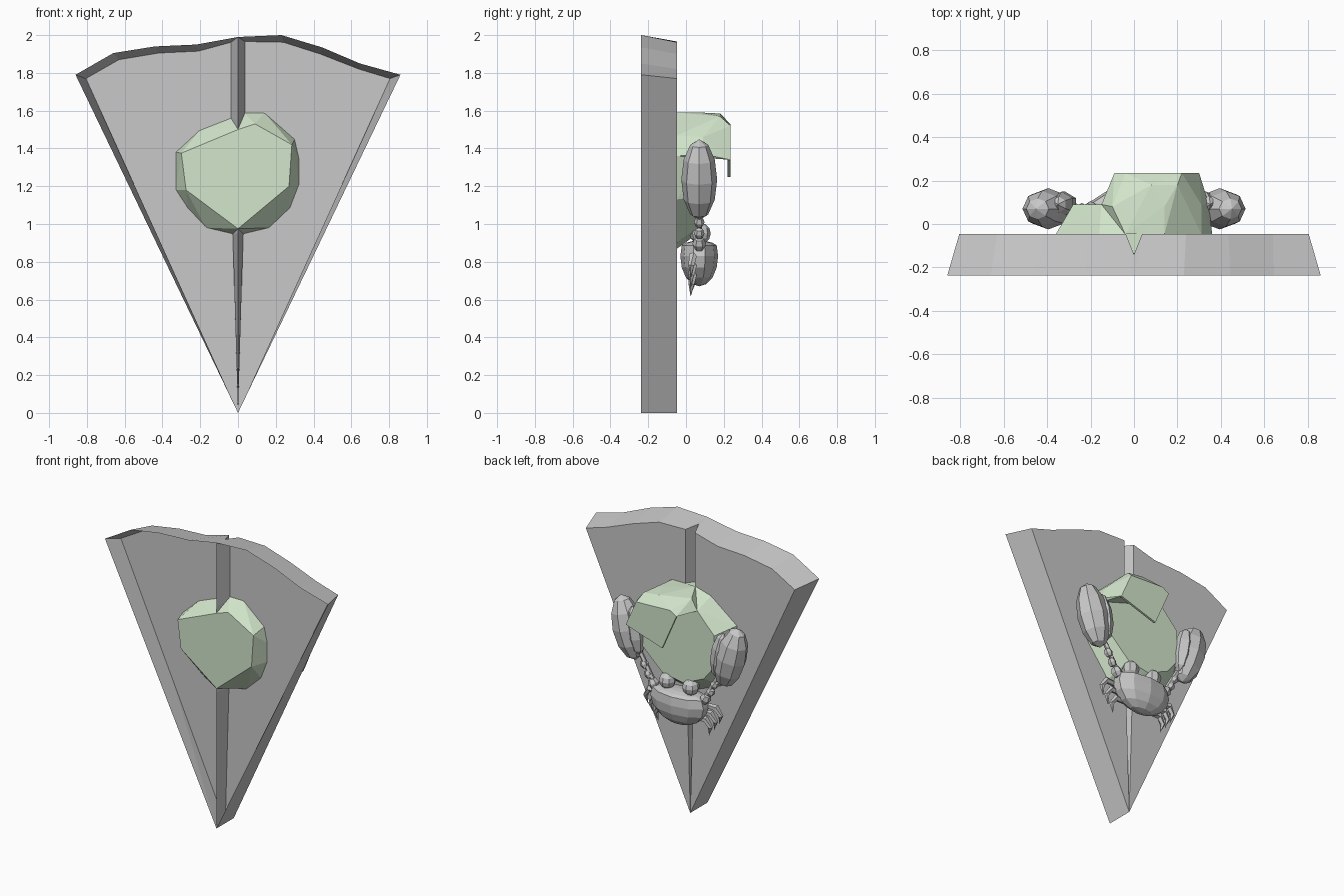
import bpy, bmesh, math
from mathutils import Vector, Matrix

if "Cube" in bpy.data.objects:
    bpy.data.objects.remove(bpy.data.objects["Cube"])


def material(name, rgb):
    m = bpy.data.materials.new(name)
    m.diffuse_color = (*rgb, 1)
    m.use_nodes = True
    m.node_tree.nodes["Principled BSDF"].inputs["Base Color"].default_value = m.diffuse_color
    return m


GREY = material("stone grey", (0.58, 0.58, 0.58))
GREEN = material("pale green", (0.65, 0.79, 0.6))


def finish(name, bm, mat):
    bmesh.ops.recalc_face_normals(bm, faces=bm.faces)
    me = bpy.data.meshes.new(name)
    bm.to_mesh(me)
    bm.free()
    me.materials.append(mat)
    ob = bpy.data.objects.new(name, me)
    bpy.context.collection.objects.link(ob)
    return ob


def hull(name, pts, mat):
    bm = bmesh.new()
    for p in pts:
        bm.verts.new(p)
    res = bmesh.ops.convex_hull(bm, input=bm.verts)
    junk = [g for g in res["geom_interior"] if isinstance(g, bmesh.types.BMVert)]
    bmesh.ops.delete(bm, geom=junk, context='VERTS')
    bmesh.ops.dissolve_limit(bm, angle_limit=0.03, verts=bm.verts, edges=bm.edges)
    return finish(name, bm, mat)


def ellipsoid(name, loc, half, tilt=0, seg=8, rings=6, flat_top=None):
    bm = bmesh.new()
    bmesh.ops.create_uvsphere(bm, u_segments=seg, v_segments=rings, radius=1)
    if flat_top is not None:
        for v in bm.verts:
            v.co.z = min(v.co.z, flat_top + 0.25 * max(0, v.co.z - flat_top))
    bm.transform(Matrix.Translation(loc) @ Matrix.Rotation(tilt, 4, 'Y')
                 @ Matrix.Diagonal((*half, 1)))
    return finish(name, bm, GREY)


def tapered_path(name, pts, radii, sides=5):
    # tube through a few points, narrowing along its length
    bm = bmesh.new()
    rings = []
    for i, p in enumerate(pts):
        d = Vector(pts[min(i + 1, len(pts) - 1)]) - Vector(pts[max(i - 1, 0)])
        q = d.to_track_quat('Z', 'Y')
        rings.append([bm.verts.new(Vector(p) + q @ Vector((
            radii[i] * math.cos(2 * math.pi * k / sides),
            radii[i] * math.sin(2 * math.pi * k / sides), 0))) for k in range(sides)])
    for a, b in zip(rings, rings[1:]):
        for k in range(sides):
            j = (k + 1) % sides
            bm.faces.new((a[k], a[j], b[j], b[k]))
    bm.faces.new(rings[0])
    bm.faces.new(rings[-1])
    return finish(name, bm, GREY)


# Wedge slab: rim at the front, recessed floor with a ridge, V groove down the back
FY, MY, BY = -0.237, -0.14, -0.047
outer_l = [(-.86, 1.79), (-.66, 1.905), (-.44, 1.94), (-.22, 1.95)]
outer_r = [(.23, 2.0), (.445, 1.935), (.645, 1.85), (.86, 1.79)]
inner_l = [(-.805, 1.77), (-.63, 1.87), (-.42, 1.905), (-.21, 1.915)]
inner_r = [(.24, 1.962), (.435, 1.9), (.64, 1.82), (.805, 1.77)]
bm = bmesh.new()


def row(pts, y):
    return [bm.verts.new((x, y, z)) for x, z in pts]


f_l, f_r = row(outer_l, FY), row(outer_r, FY)
f_mid, f_tip = row([(0, 1.99), (0, 0)], FY)


def panel(y, fold_y):
    # walls from the rim to a flat panel at y, folded along the middle to fold_y
    p_l, p_r = row(inner_l, y), row(inner_r, y)
    tip = row([(0, 0)], y)[0]
    g_l = row([(-.037, 1.962), (-.037, 1.55), (-.028, .95)], y)
    g_r = row([(.037, 1.966), (.037, 1.55), (.028, .95)], y)
    fold = row([(0, 1.978), (0, 1.55), (0, .95), (0, .02)], fold_y)
    for rim, edge, g in ((f_l, p_l, g_l), (f_r[::-1], p_r[::-1], g_r)):
        fr, bk = [f_tip] + rim + [f_mid], [tip] + edge + [g[0]]
        for i in range(len(fr) - 1):
            bm.faces.new((fr[i], fr[i + 1], bk[i + 1], bk[i]))
        bm.faces.new([tip] + edge + g)
        bm.faces.new((f_mid, g[0], fold[0]))
        for i in range(2):
            bm.faces.new((g[i], g[i + 1], fold[i + 1], fold[i]))
        bm.faces.new((g[2], tip, fold[3], fold[2]))


panel(BY, MY)
panel(MY, FY + .002)
finish("wedge_slab", bm, GREY)

# Rock: front bulge rising from the recessed floor
waist = [(-.33, 1.38), (-.2, 1.5), (-.03, 1.565), (.03, 1.59), (.14, 1.59), (.3, 1.45),
         (.325, 1.34), (.325, 1.21), (.275, 1.08), (.17, .98), (0, .94), (-.17, .98),
         (-.265, 1.08), (-.33, 1.18)]
face = [(-.3, 1.375), (0, 1.5), (.09, 1.53), (.285, 1.42), (.27, 1.2), (0, .975), (-.275, 1.18)]
hull("rock_front", [(x, MY + .005, z) for x, z in waist] + [(x, FY, z) for x, z in face], GREEN)

# Rock: lower cup standing out behind the slab
ring = [(-.36, 1.4), (-.16, 1.555), (-.04, 1.59), (.14, 1.59), (.31, 1.47), (.36, 1.36),
        (.35, 1.13), (.175, .9), (-.04, .87), (-.25, .955), (-.35, 1.066)]
cup = [(-.28, 1.36), (-.15, 1.5), (.12, 1.55), (.3, 1.36), (.28, 1.15), (.12, 1.0),
       (-.04, .97), (-.2, 1.04), (-.28, 1.14)]
hull("rock_cup", [(x, BY, z) for x, z in ring] + [(x, .09, z) for x, z in cup], GREEN)
# Rock core filling the groove
hull("rock_core", [(x, y, z) for x, z in waist for y in (MY + .003, BY + .01)], GREEN)

# Rock: upper cap that overhangs the cup, with a thin pointed lip
cap = [(-.04, BY, 1.59), (.14, BY, 1.59), (.31, BY, 1.47), (.36, BY, 1.36),
       (-.15, .09, 1.5), (-.1, .08, 1.57), (.14, .08, 1.59), (.31, .09, 1.46), (.345, .09, 1.37),
       (.08, .18, 1.585), (.2, .18, 1.57), (-.09, .235, 1.5), (-.04, .235, 1.53),
       (.22, .235, 1.52), (.3, .235, 1.34)]
hull("rock_cap", cap, GREEN)
hull("rock_cap_lip", [(x, y, z) for x, z in ((-.09, 1.5), (.02, 1.25), (.3, 1.34))
                      for y in (.22, .235)], GREEN)

# Crab body with a flattened upper edge
ellipsoid("crab_body", (0, .07, .83), (.215, .1, .16), seg=10, rings=8, flat_top=.35)

for s, tag in ((1, "right"), (-1, "left")):
    # Eyes on short stalks
    ellipsoid("eye_" + tag, (s * .09, .075, .95), (.056, .056, .056))
    tapered_path("eye_stalk_" + tag, [(s * .075, .07, .86), (s * .09, .075, .95)], (.02, .02))
    # Beaded arms
    for i, (x, z, r) in enumerate([(.2, .895, .036), (.24, .95, .028), (.27, 1.01, .028)]):
        ellipsoid("arm_bead_%s_%d" % (tag, i), (s * x, .07, z), (r, r, r * 1.2), s * .5, 6, 4)
    tapered_path("arm_" + tag, [(s * .17, .07, .86), (s * .3, .07, 1.08)], (.016, .016))
    # Claws: a broad outer finger overlapping a slim inner one
    ellipsoid("claw_" + tag, (s * .395, .07, 1.235), (.108, .095, .22), s * .26, 8, 6)
    ellipsoid("claw_finger_" + tag, (s * .325, .09, 1.24), (.06, .062, .165), s * .16, 6, 5)
    # Legs bending down to a point
    for i in range(3):
        x, z = .2 - .04 * i, .83 - .05 * i
        tapered_path("leg_%s_%d" % (tag, i),
                     [(s * (x - .05), .03, z), (s * (x + .06), .035, z),
                      (s * (x + .09), .03, z - .05), (s * (x + .075), .025, z - .11)],
                     (.016, .022, .017, .002))
